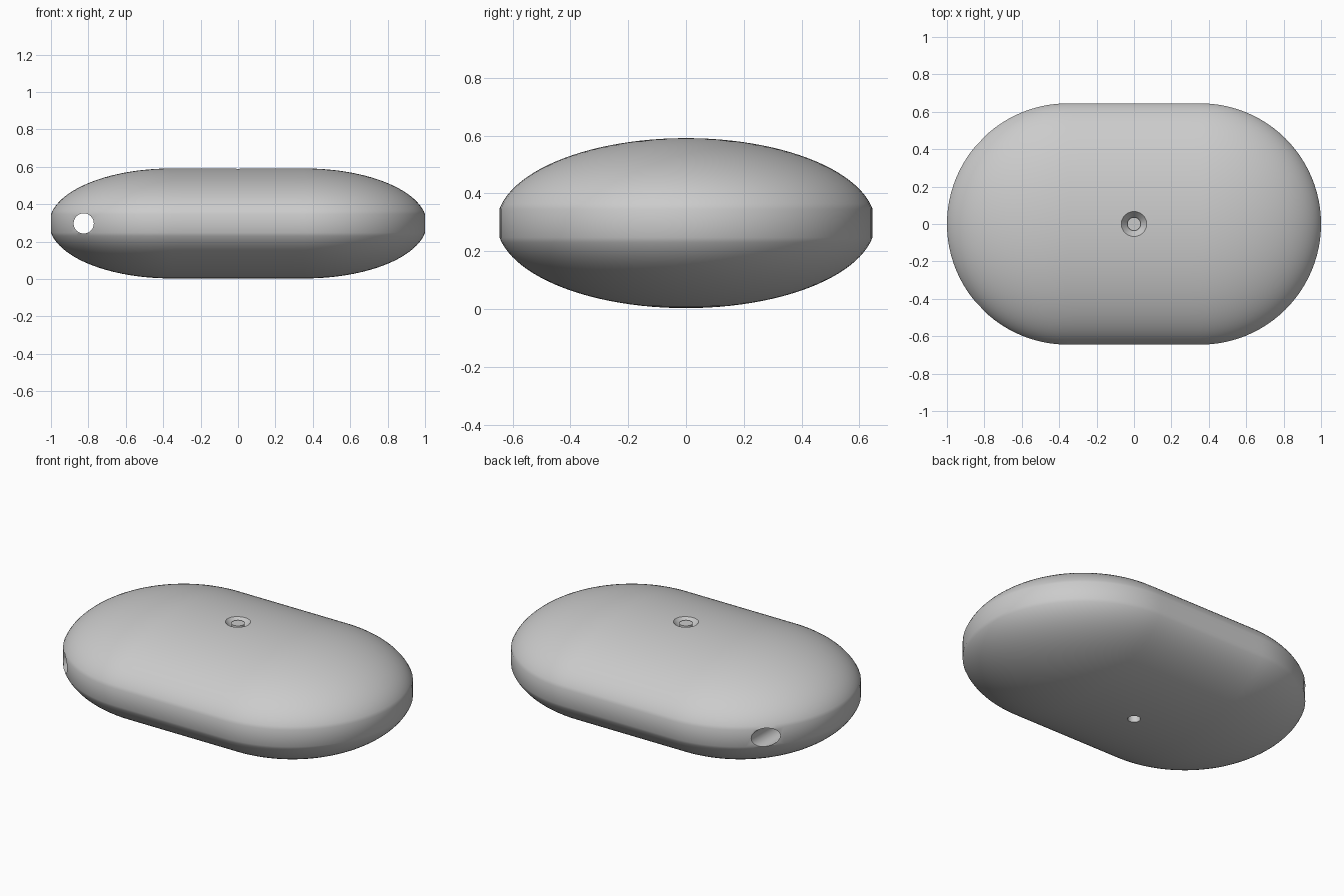
import bpy, bmesh, math
from mathutils import Vector

if "Cube" in bpy.data.objects:
    bpy.data.objects.remove(bpy.data.objects["Cube"], do_unlink=True)

grey = bpy.data.materials.new("plain grey")
grey.use_nodes = True
colour = (0.6, 0.6, 0.6, 1)
grey.diffuse_color = colour
grey.node_tree.nodes["Principled BSDF"].inputs["Base Color"].default_value = colour

MID, HALF_H, EDGE = 0.297, 0.294, 0.05   # mid height, half height, half rim band
RADIUS, STRAIGHT = 0.645, 0.355          # end radius, half straight length


def make_object(name, bm):
    bmesh.ops.recalc_face_normals(bm, faces=bm.faces)
    mesh = bpy.data.meshes.new(name)
    bm.to_mesh(mesh)
    bm.free()
    mesh.materials.append(grey)
    obj = bpy.data.objects.new(name, mesh)
    bpy.context.collection.objects.link(obj)
    return obj


def cone(name, r_low, r_high, low, high, axis="Z", sides=48):
    """Cone or cylinder between two points."""
    low, high = Vector(low), Vector(high)
    bm = bmesh.new()
    bmesh.ops.create_cone(bm, cap_ends=True, segments=sides, radius1=r_low,
                          radius2=r_high, depth=(high - low).length)
    turn = (high - low).to_track_quat("Z", "Y").to_matrix()
    bmesh.ops.rotate(bm, verts=bm.verts, matrix=turn)
    bmesh.ops.translate(bm, verts=bm.verts, vec=(low + high) / 2)
    return make_object(name, bm)


def smooth(obj):
    bpy.ops.object.select_all(action="DESELECT")
    obj.select_set(True)
    bpy.context.view_layer.objects.active = obj
    bpy.ops.object.shade_smooth_by_angle(angle=math.radians(32))


def cut(obj, cutter):
    mod = obj.modifiers.new("cut", "BOOLEAN")
    mod.operation, mod.solver, mod.object = "DIFFERENCE", "EXACT", cutter
    bpy.context.view_layer.objects.active = obj
    bpy.ops.object.modifier_apply(modifier=mod.name)
    bpy.data.objects.remove(cutter, do_unlink=True)


# Pebble body: elliptical section with a trimmed rim, swept round a stadium
outline = []
ARC, RUN = 48, 12
for side in (1, -1):
    for i in range(ARC + 1):
        a = -math.pi / 2 + math.pi * i / ARC
        outline.append((side * STRAIGHT, side * math.cos(a), side * math.sin(a)))
    for i in range(1, RUN):
        outline.append((side * STRAIGHT * (1 - 2 * i / RUN), 0, side))

trim = math.asin(EDGE / HALF_H)
STEPS = 24
section = []
for sign in (-1, 1):
    half = []
    for i in range(STEPS + 1):
        t = trim + (math.pi / 2 - trim) * i / STEPS
        half.append((RADIUS * math.cos(t) / math.cos(trim), MID + sign * HALF_H * math.sin(t)))
    section += half[::-1] if sign < 0 else half

bm = bmesh.new()
rings = [[bm.verts.new((cx + r * dx, r * dy, z)) for cx, dx, dy in outline]
         for r, z in section]
count = len(outline)
for low, high in zip(rings, rings[1:]):
    for i in range(count):
        j = (i + 1) % count
        bm.faces.new((low[i], low[j], high[j], high[i]))
bmesh.ops.remove_doubles(bm, verts=bm.verts, dist=0.0001)
bmesh.ops.dissolve_degenerate(bm, edges=bm.edges, dist=0.0001)
body = make_object("body", bm)

# Cord hole through one end, sunk dish on top, narrow bore underneath
top = MID + HALF_H
cut(body, cone("cord_hole_cutter", 0.054, 0.054, (-0.825, -1, MID), (-0.825, 1, MID)))
cut(body, cone("dish_cutter", 0.036, 0.072, (0, 0, top - 0.04), (0, 0, top + 0.005)))
cut(body, cone("bore_cutter", 0.034, 0.034, (0, 0, -0.1), (0, 0, top - 0.08)))
smooth(body)

# Small button standing in the dish
button = cone("button", 0.036, 0.036, (0, 0, top - 0.05), (0, 0, top - 0.008))
smooth(button)
